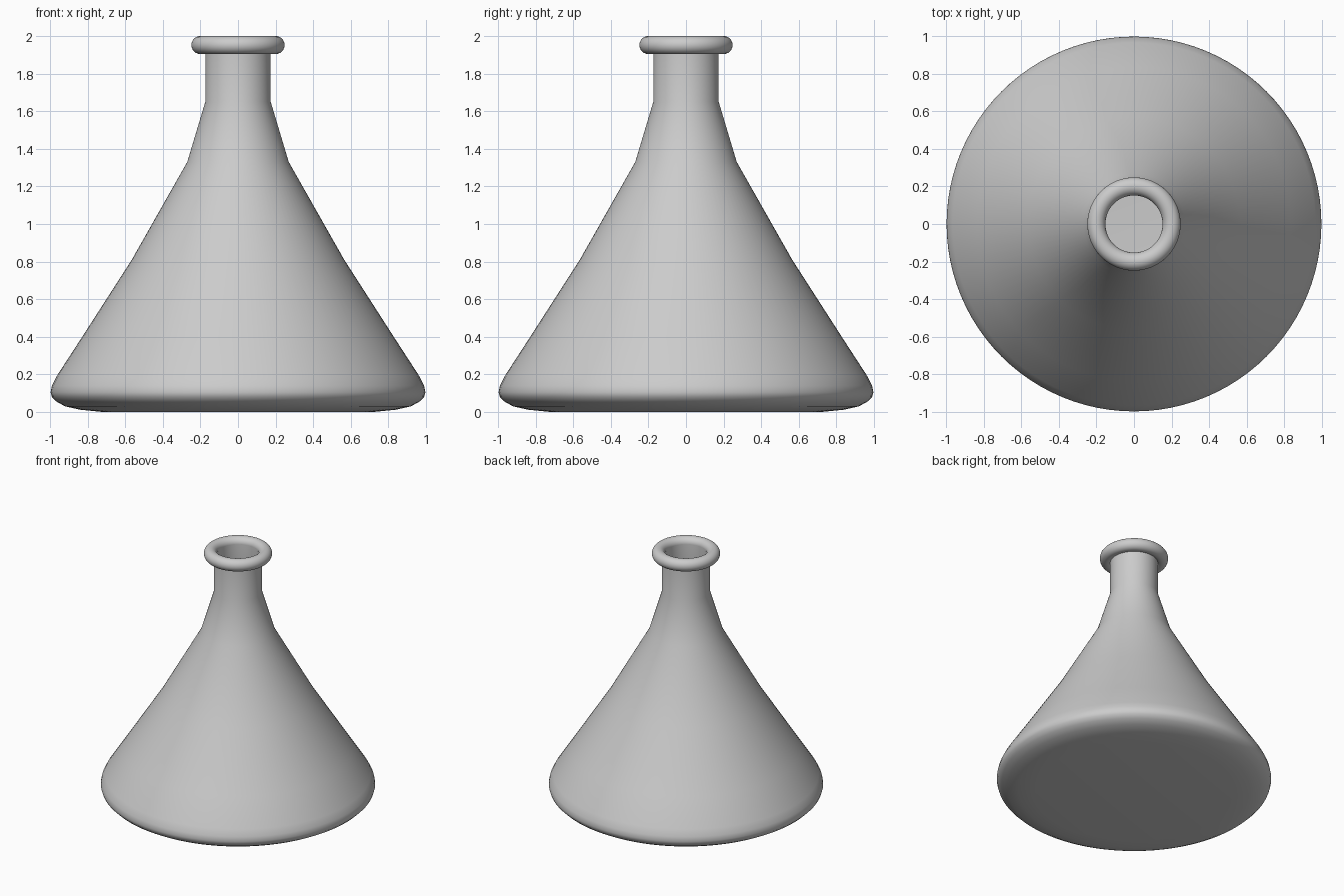
import bpy, bmesh
from math import radians, pi

if "Cube" in bpy.data.objects:
    bpy.data.objects.remove(bpy.data.objects["Cube"])

# Flask body: lathed wall with an outer and an inner profile (radius, height)
outer = [(0, 0), (0.72, 0), (0.84, 0.012), (0.92, 0.03), (0.965, 0.055),
         (0.99, 0.08), (0.997, 0.105), (0.99, 0.14), (0.965, 0.19),
         (0.835, 0.39), (0.565, 0.81), (0.27, 1.33), (0.174, 1.65), (0.174, 1.95)]
inner = [(0.152, 1.95), (0.152, 1.65), (0.245, 1.33), (0.54, 0.81),
         (0.935, 0.19), (0.96, 0.11), (0.92, 0.06), (0.72, 0.025), (0, 0.02)]

bm = bmesh.new()
verts = [bm.verts.new((r, 0, z)) for r, z in outer + inner]
edges = [bm.edges.new(pair) for pair in zip(verts, verts[1:])]
bmesh.ops.spin(bm, geom=verts + edges, cent=(0, 0, 0), axis=(0, 0, 1),
               angle=2 * pi, steps=96, use_duplicate=False)
bmesh.ops.remove_doubles(bm, verts=bm.verts, dist=0.0005)
bmesh.ops.recalc_face_normals(bm, faces=bm.faces)
mesh = bpy.data.meshes.new("flask_body")
bm.to_mesh(mesh)
bm.free()
body = bpy.data.objects.new("flask_body", mesh)
bpy.context.collection.objects.link(body)
bpy.context.view_layer.objects.active = body
body.select_set(True)
bpy.ops.object.shade_smooth_by_angle(angle=radians(50))

# Rounded rim around the mouth
bpy.ops.mesh.primitive_torus_add(major_radius=0.2, minor_radius=0.048,
                                 major_segments=96, minor_segments=24,
                                 location=(0, 0, 1.952))
rim = bpy.context.object
rim.name = "mouth_rim"
bpy.ops.object.shade_smooth()
